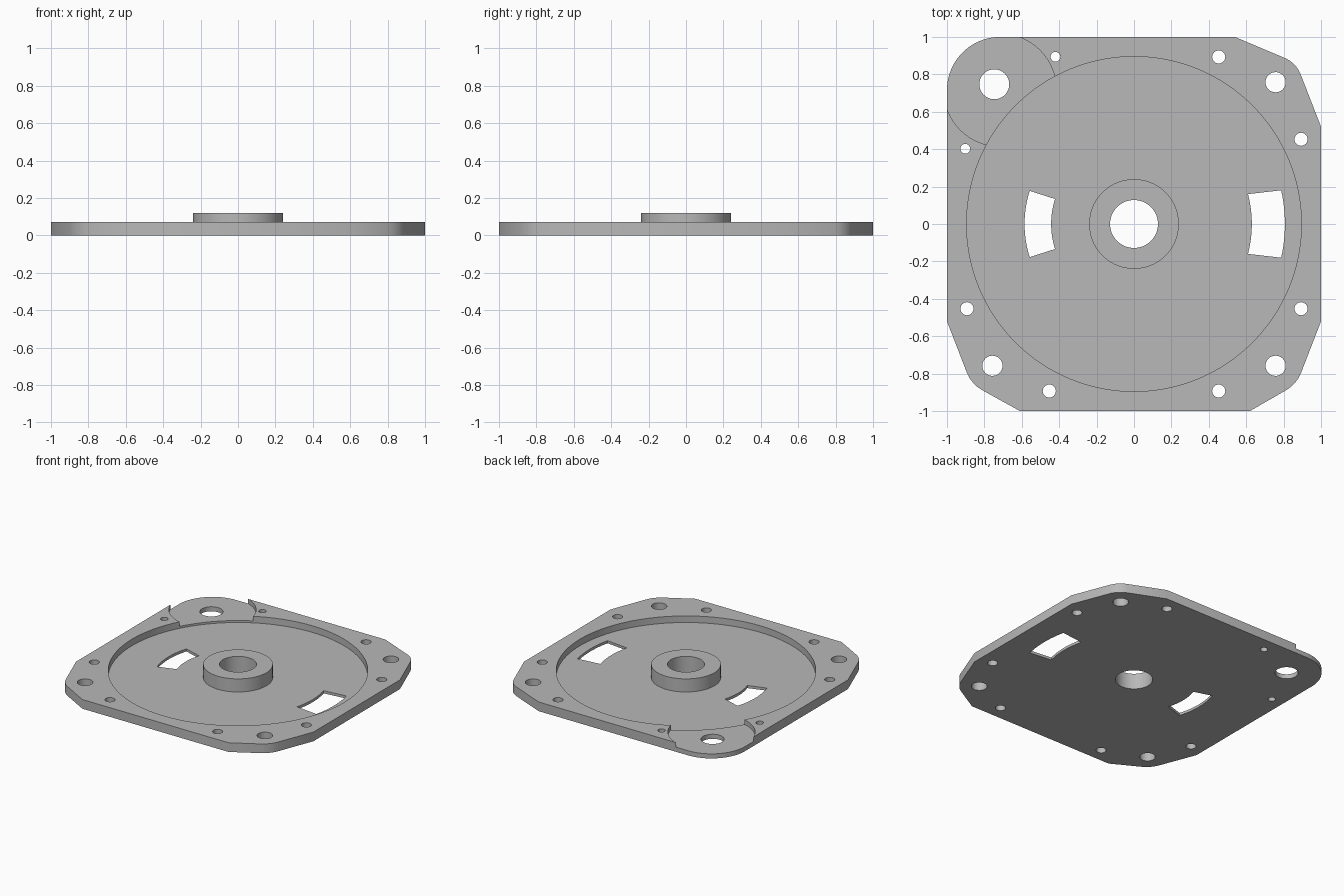
import bpy
import bmesh
from math import cos, sin, pi, radians
from mathutils import Vector

if "Cube" in bpy.data.objects:
    bpy.data.objects.remove(bpy.data.objects["Cube"], do_unlink=True)

FLOOR, PAD, RIM, BOSS = 0.02, 0.035, 0.07, 0.12

metal = bpy.data.materials.new("light_grey_metal")
metal.use_nodes = True
metal.diffuse_color = (0.48, 0.48, 0.48, 1)
metal.node_tree.nodes["Principled BSDF"].inputs["Base Color"].default_value = metal.diffuse_color


def arc(cx, cy, r, a0, a1, n):
    """Points along an arc, angles in degrees."""
    steps = [radians(a0 + (a1 - a0) * i / n) for i in range(n + 1)]
    return [(cx + r * cos(a), cy + r * sin(a)) for a in steps]


def rounded(before, corner, after, d=0.07, n=8):
    """Points that round off one corner of an outline."""
    c = Vector(corner)
    p = c + (Vector(before) - c).normalized() * d
    q = c + (Vector(after) - c).normalized() * d
    ts = [i / n for i in range(n + 1)]
    return [tuple(p * (1 - t) ** 2 + c * 2 * t * (1 - t) + q * t * t) for t in ts]


def prism(name, points, z0, z1):
    """Extrude a closed counter-clockwise outline from z0 to z1."""
    bm = bmesh.new()
    face = bm.faces.new([bm.verts.new((x, y, z0)) for x, y in points])
    new = bmesh.ops.extrude_face_region(bm, geom=[face])["geom"]
    top = [v for v in new if isinstance(v, bmesh.types.BMVert)]
    bmesh.ops.translate(bm, verts=top, vec=(0, 0, z1 - z0))
    bmesh.ops.recalc_face_normals(bm, faces=bm.faces[:])
    mesh = bpy.data.meshes.new(name)
    bm.to_mesh(mesh)
    bm.free()
    mesh.materials.append(metal)
    ob = bpy.data.objects.new(name, mesh)
    bpy.context.collection.objects.link(ob)
    return ob


def disc(name, x, y, r, z0, z1, n=48):
    return prism(name, arc(x, y, r, 0, 360, n)[:-1], z0, z1)


def combine(tool, operation="DIFFERENCE"):
    """Apply a boolean to the plate and discard the tool."""
    tool.hide_render = True
    mod = plate.modifiers.new("combine", "BOOLEAN")
    mod.operation = operation
    mod.solver = "EXACT"
    mod.object = tool
    bpy.context.view_layer.objects.active = plate
    bpy.ops.object.modifier_apply(modifier=mod.name)
    bpy.data.objects.remove(tool, do_unlink=True)


# Plate outline: three clipped corners and one round corner
outline = [(-1, -0.52)]
outline += rounded((-1, -0.52), (-0.87, -0.856), (-0.61, -1))
outline += [(-0.61, -1), (0.62, -1)]
outline += rounded((0.62, -1), (0.87, -0.856), (1, -0.52))
outline += [(1, -0.52), (1, 0.52)]
outline += rounded((1, 0.52), (0.867, 0.862), (0.54, 1))
outline += [(0.54, 1)]
outline += arc(-0.716, 0.716, 0.284, 90, 180, 24)
plate = prism("cover_plate", outline, 0, RIM)

# Round recess and lowered corner pad
combine(disc("recess", 0, 0, 0.895, FLOOR, 0.3, 128))
combine(disc("corner_pad", -0.716, 0.716, 0.301, PAD, 0.3, 64))

# Central boss and bore
combine(disc("boss", 0, 0, 0.24, FLOOR / 2, BOSS, 64), "UNION")
combine(disc("bore", 0, 0, 0.128, -0.1, 0.3, 64))

# Bolt holes, mirrored where the pattern repeats
holes = [(-0.747, 0.747, 0.08), (-0.902, 0.402, 0.026), (-0.42, 0.894, 0.026)]
for sx, sy in ((1, 1), (1, -1), (-1, -1)):
    holes += [(sx * 0.453, sy * 0.893, 0.035),
              (sx * 0.757, sy * 0.758, 0.054),
              (sx * 0.893, sy * 0.453, 0.035)]
for x, y, r in holes:
    combine(disc("bolt_hole", x, y, r, -0.1, 0.3, 32))

# Curved slots: direction, inner radius and half angle, outer radius and half angle
for mid, r0, a0, r1, a1 in ((180, 0.443, 17.6, 0.585, 17.6), (0, 0.63, 14.7, 0.807, 12.9)):
    shape = arc(0, 0, r1, mid - a1, mid + a1, 12) + arc(0, 0, r0, mid + a0, mid - a0, 12)
    combine(prism("slot", shape, -0.1, 0.3))

# Smooth round walls, keep edges sharp
bpy.ops.object.select_all(action="DESELECT")
plate.select_set(True)
bpy.context.view_layer.objects.active = plate
bpy.ops.object.shade_smooth_by_angle(angle=radians(30))
